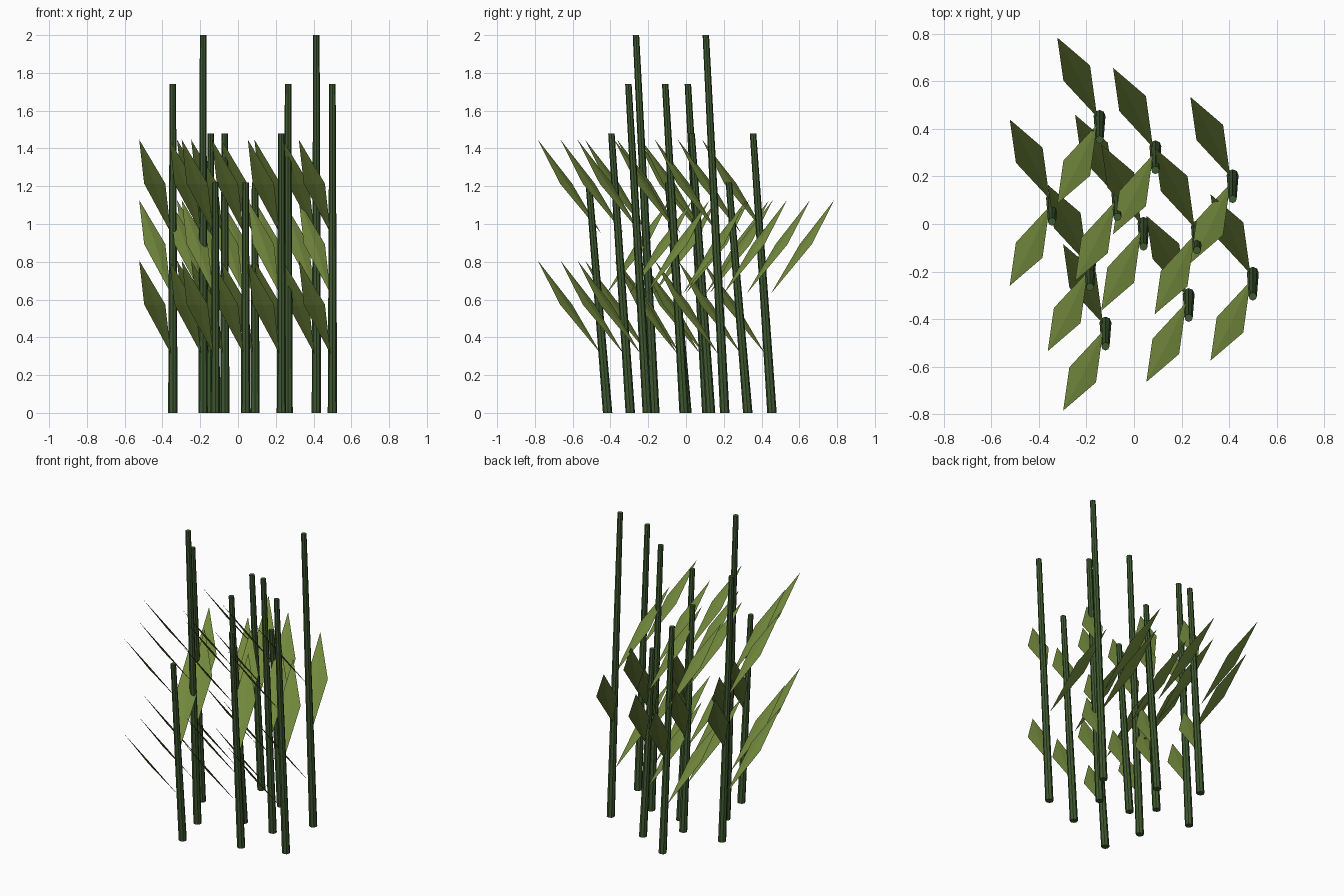
import bpy, bmesh, math
from mathutils import Vector

if "Cube" in bpy.data.objects:
    bpy.data.objects.remove(bpy.data.objects["Cube"])


def material(name, rgb):
    m = bpy.data.materials.new(name)
    m.diffuse_color = (*rgb, 1)
    m.use_nodes = True
    m.node_tree.nodes["Principled BSDF"].inputs["Base Color"].default_value = m.diffuse_color
    return m


STALK = material("dark stalk green", (0.050, 0.100, 0.030))
LEAF = material("olive leaf green", (0.175, 0.260, 0.048))


def finish(bm, name, mat, location):
    bmesh.ops.recalc_face_normals(bm, faces=bm.faces)
    mesh = bpy.data.meshes.new(name)
    bm.to_mesh(mesh)
    bm.free()
    mesh.materials.append(mat)
    ob = bpy.data.objects.new(name, mesh)
    ob.location = location
    bpy.context.collection.objects.link(ob)


def stalk(x, y, height):
    # Tapered pole leaning towards the front by the same amount at any height
    bm = bmesh.new()
    bmesh.ops.create_cone(bm, cap_ends=True, segments=8, radius1=0.025,
                          radius2=0.017, depth=1)
    for v in bm.verts:
        t = v.co.z + 0.5
        v.co.y -= 0.1 * t
        v.co.z = t * height
    finish(bm, "stalk", STALK, (x, y, 0))


def leaf(x, y, z, side):
    # Thin diamond blade with a shallow ridge on both faces
    base, left, tip, right = [Vector((px, side * py, pz)) for px, py, pz in (
        (-0.010, 0.015, 0), (-0.152, 0.168, 0.262),
        (-0.178, 0.350, 0.495), (-0.040, 0.232, 0.262))]
    middle = (left + right) / 2
    normal = (tip - base).cross(left - right).normalized()
    bm = bmesh.new()
    rim = [bm.verts.new(p) for p in (base, left, tip, right)]
    for offset in (-0.006, 0.006):
        peak = bm.verts.new(middle + normal * offset)
        for i in range(4):
            bm.faces.new((rim[i], rim[(i + 1) % 4], peak))
    finish(bm, "leaf", LEAF, (x, y - 0.02, z))


# Each plant: x, y of the foot and stalk height
PLANTS = [
    (-0.145, 0.455, 1.48), (0.09, 0.327, 1.22), (0.415, 0.205, 2.0),
    (-0.345, 0.11, 1.74), (-0.07, 0.13, 1.48), (0.04, 0.005, 1.22),
    (0.265, -0.01, 1.74), (0.50, -0.205, 1.74), (-0.185, -0.165, 2.0),
    (0.23, -0.295, 1.48), (-0.12, -0.415, 1.22),
]

for x, y, height in PLANTS:
    stalk(x, y, height)
    # Leaves alternate front, back, front up the stalk
    for z, side in ((0.312, -1), (0.632, 1), (0.952, -1)):
        leaf(x, y, z, side)
